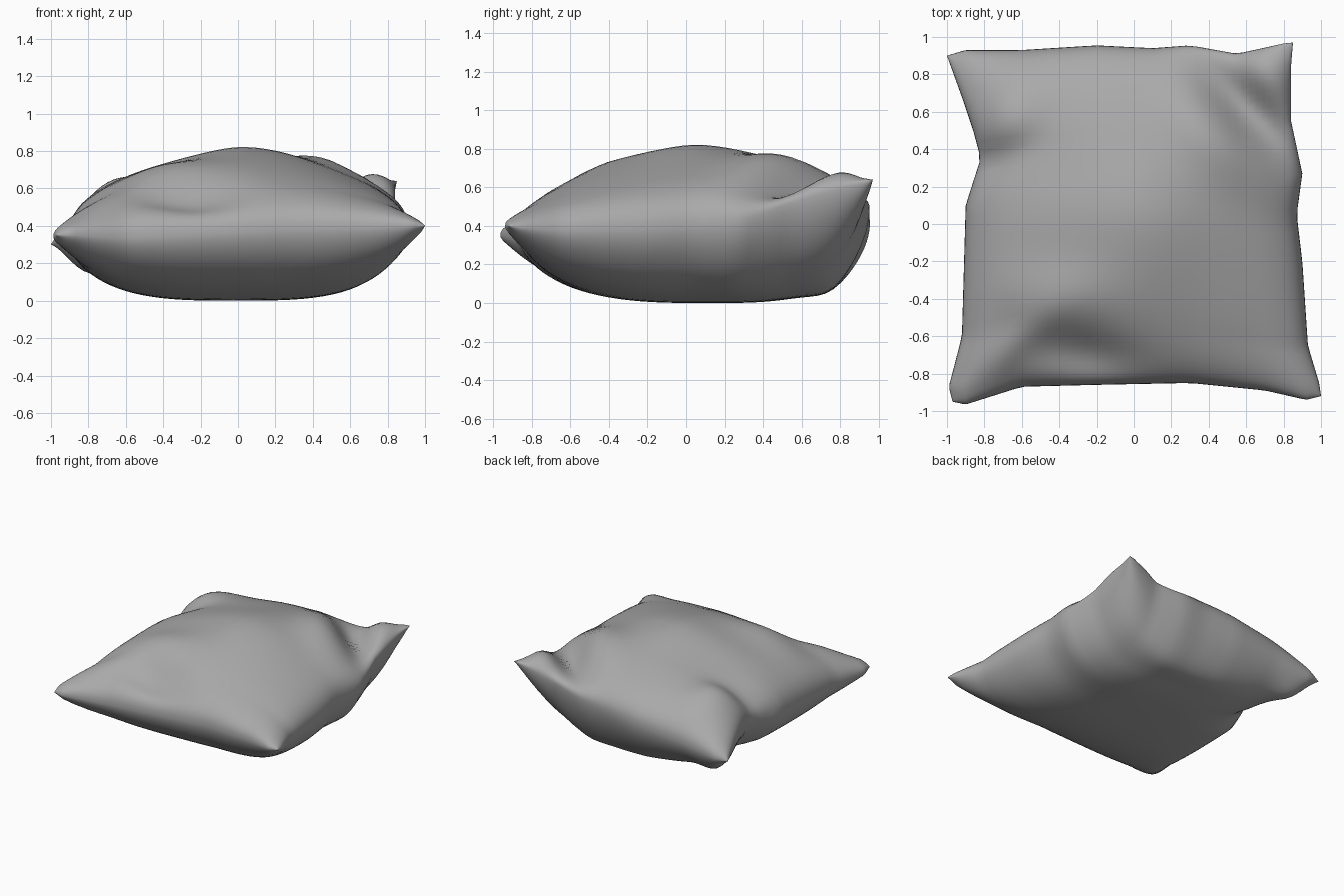
import bpy, bmesh, math
from mathutils import Vector

if "Cube" in bpy.data.objects:
    bpy.data.objects.remove(bpy.data.objects["Cube"], do_unlink=True)

N = 48  # grid divisions per side

# Seam outline, each edge running from low to high x or y
FRONT = [(-.97, -.95, .35), (-.9, -.965, .35), (-.6, -.87, .33), (-.2, -.86, .35), (.3, -.85, .38),
         (.7, -.89, .39), (.92, -.94, .4), (1, -.92, .4)]
BACK = [(-1, .9, .3), (-.9, .93, .31), (-.6, .93, .36), (-.2, .955, .41), (.1, .94, .45),
        (.3, .955, .49), (.55, .91, .53), (.8, .965, .63), (.85, .97, .64)]
SIDE_A = [(-.97, -.95, .35), (-.99, -.87, .34), (-.92, -.6, .33), (-.9, .1, .34), (-.82, .35, .39),
          (-.86, .5, .39), (-.91, .65, .36), (-1, .9, .3)]
SIDE_B = [(1, -.92, .4), (.99, -.85, .39), (.93, -.65, .37), (.9, -.2, .38), (.87, .05, .4),
          (.9, .27, .42), (.84, .55, .52), (.84, .85, .61), (.85, .97, .64)]

# Soft folds: x, y, direction in degrees, half length, half width, height
TOP_FOLDS = [
    (.1, .08, 90, .4, .35, .045),
    (.62, .62, 135, .4, .12, -.13),
    (.72, .83, 120, .2, .12, .12),
    (.42, .46, 135, .33, .17, .07),
    (-.84, .32, 20, .22, .09, -.09),
    (-.7, .58, 60, .26, .17, .08),
    (-.25, -.72, -15, .3, .14, -.09),
    (-.65, -.65, 40, .25, .1, .04),
    (-.42, -.4, 0, .32, .18, .05),
]
BOTTOM_FOLDS = [
    (.2, .78, 0, .6, .14, -.07),
    (-.83, .33, 10, .2, .08, .05),
    (-.86, .82, 135, .15, .15, -.16),
]


def edge_point(points, axis, t):
    """Point on a seam edge at fraction t along the given axis."""
    a, b = points[0][axis], points[-1][axis]
    value = a + (b - a) * t
    for p, q in zip(points, points[1:]):
        if value <= q[axis] + 1e-6:
            return Vector(p).lerp(Vector(q), (value - p[axis]) / (q[axis] - p[axis]))
    return Vector(points[-1])


def seam_sheet(s, t):
    """Sheet stretched between the four seam edges."""
    across = edge_point(SIDE_A, 1, t).lerp(edge_point(SIDE_B, 1, t), s)
    along = edge_point(FRONT, 0, s).lerp(edge_point(BACK, 0, s), t)
    corners = Vector(FRONT[0]).lerp(Vector(FRONT[-1]), s).lerp(
        Vector(BACK[0]).lerp(Vector(BACK[-1]), s), t)
    return across + along - corners


def folds(items, x, y):
    total = 0
    for cx, cy, deg, length, width, height in items:
        c, s = math.cos(math.radians(deg)), math.sin(math.radians(deg))
        a = ((x - cx) * c + (y - cy) * s) / length
        b = ((y - cy) * c - (x - cx) * s) / width
        total += height * math.exp(-a * a - b * b)
    return total


def puff(u, v, power, exponent):
    return (max(0, 1 - abs(u) ** power) * max(0, 1 - abs(v) ** power)) ** exponent


def surface_point(i, j, top):
    u = math.sin(math.pi * (i / N - .5))
    v = math.sin(math.pi * (j / N - .5))
    p = seam_sheet((u + 1) / 2, (v + 1) / 2)
    if top:
        f = puff(u, v, 1.6, .42)
        p.z += (.78 - p.z) * f + folds(TOP_FOLDS, p.x, p.y) * min(1, f * 1.6)
    else:
        # The underside sags slightly towards the back
        f = puff(u, v - .08 * (1 - v * v), 3.2, .56)
        p.z = max(0, p.z * (1 - f) + folds(BOTTOM_FOLDS, p.x, p.y) * f)
    return p


# Cushion: top and bottom panels joined at the seam
bm = bmesh.new()
for top in (True, False):
    grid = [[bm.verts.new(surface_point(i, j, top)) for j in range(N + 1)] for i in range(N + 1)]
    for i in range(N):
        for j in range(N):
            quad = [grid[i][j], grid[i + 1][j], grid[i + 1][j + 1], grid[i][j + 1]]
            bm.faces.new(quad if top else quad[::-1])
bmesh.ops.remove_doubles(bm, verts=bm.verts, dist=.0005)
mesh = bpy.data.meshes.new("cushion")
bm.to_mesh(mesh)
bm.free()
cushion = bpy.data.objects.new("cushion", mesh)
bpy.context.collection.objects.link(cushion)

# Plain grey fabric
fabric = bpy.data.materials.new("grey fabric")
fabric.use_nodes = True
grey = (.4, .4, .4, 1)
fabric.diffuse_color = grey
fabric.node_tree.nodes["Principled BSDF"].inputs["Base Color"].default_value = grey
mesh.materials.append(fabric)

bpy.ops.object.select_all(action='DESELECT')
cushion.select_set(True)
bpy.context.view_layer.objects.active = cushion
bpy.ops.object.shade_smooth_by_angle(angle=math.radians(75))
